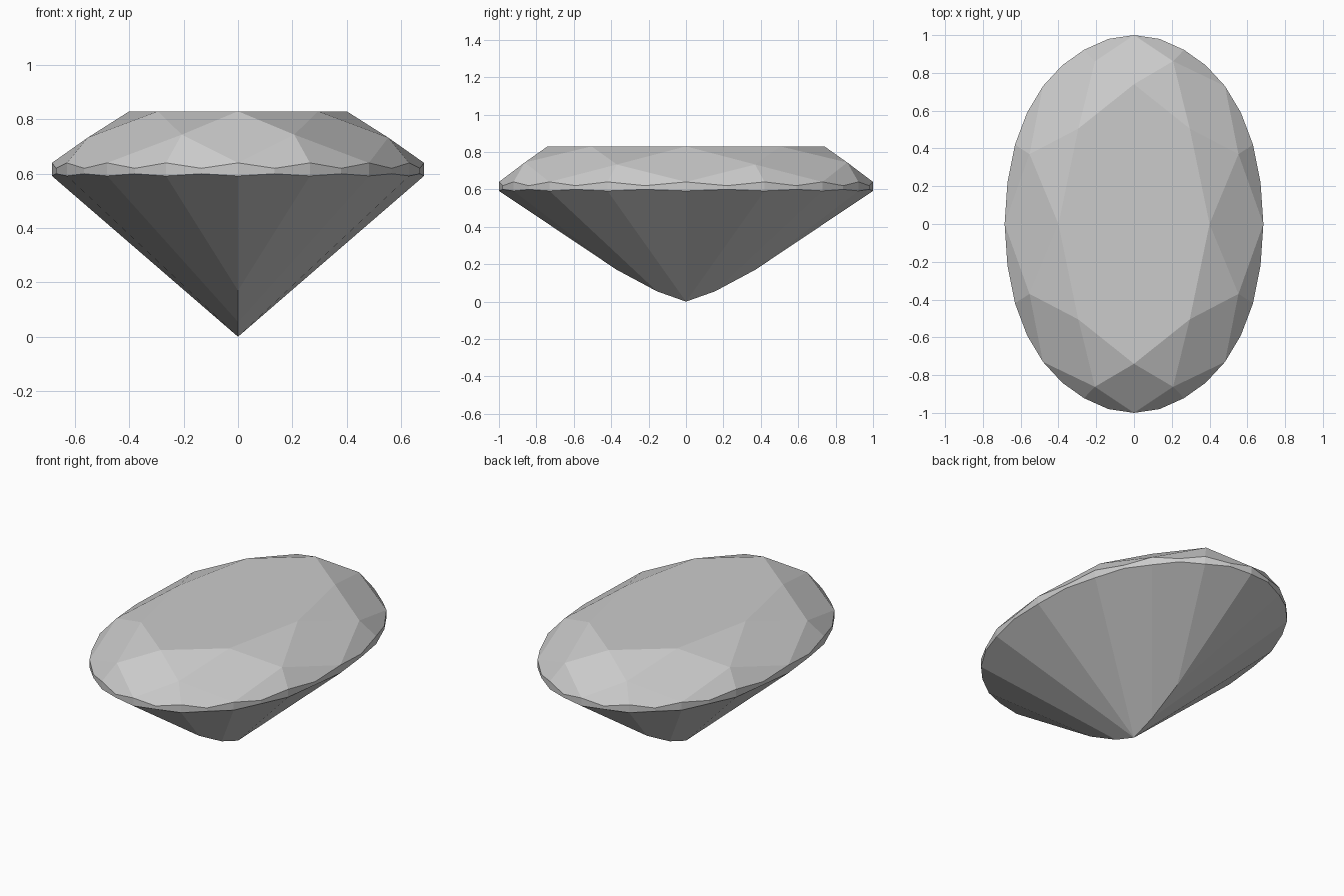
import bpy, bmesh

if "Cube" in bpy.data.objects:
    bpy.data.objects.remove(bpy.data.objects["Cube"])


def ring(quarter):
    """Mirror a quarter outline (from +y round to +x) into a full closed ring."""
    half = quarter + [(x, -y, z) for x, y, z in quarter[-2::-1]]
    return half + [(-x, y, z) for x, y, z in half[-2:0:-1]]


bm = bmesh.new()


def add(points):
    return [bm.verts.new(p) for p in points]


# Oval girdle outline, 32 sides, with scalloped top and bottom edges
outline = [(0, 1), (.135, .98), (.265, .922), (.38, .84), (.482, .73),
           (.566, .59), (.63, .42), (.67, .22), (.685, 0)]
upper = add(ring([(x, y, .62 if i % 2 else .64) for i, (x, y) in enumerate(outline)]))
lower = add(ring([(x, y, .60 if i % 2 else .592) for i, (x, y) in enumerate(outline)]))

# Table corners and the crown points where star facets meet the kites
table = add(ring([(0, .74, .83), (.295, .505, .83), (.40, 0, .83)]))
corner = [(.207, .862, .744), (.553, .37, .733)]
corner += [(x, -y, z) for x, y, z in corner[::-1]]
mid = add(corner + [(-x, y, z) for x, y, z in corner[::-1]])

# Keel points below
culet, back1, back2, front1, front2 = add(
    [(0, 0, 0), (0, .155, .055), (0, .37, .17), (0, -.155, .055), (0, -.37, .17)])
quarter_keel = [back2, back2, back1, culet]
keel = quarter_keel + [culet, culet, front1, front2, front2]
keel += keel[-2:0:-1]

# Crown: table, star facets, kites and upper girdle facets
bm.faces.new(table)
for i in range(8):
    j, g = (i + 1) % 8, 4 * i
    bm.faces.new((table[i], table[j], mid[i]))
    bm.faces.new((table[i], mid[i], upper[g], mid[i - 1]))
    for s in (g, g + 2):
        bm.faces.new((mid[i], upper[s], upper[s + 1], upper[(s + 2) % 32]))

# Girdle band
for i in range(32):
    j = (i + 1) % 32
    bm.faces.new((upper[i], upper[j], lower[j], lower[i]))

# Pavilion: 16 long facets running down to the keel
for k in range(16):
    g, n = 2 * k, (k + 1) % 16
    face = [lower[g], lower[g + 1], lower[(g + 2) % 32], keel[n]]
    if keel[k] is not keel[n]:
        face.append(keel[k])
    bm.faces.new(face)

bmesh.ops.recalc_face_normals(bm, faces=bm.faces)
mesh = bpy.data.meshes.new("oval_gem")
bm.to_mesh(mesh)
bm.free()
bpy.context.collection.objects.link(bpy.data.objects.new("oval_gem", mesh))
